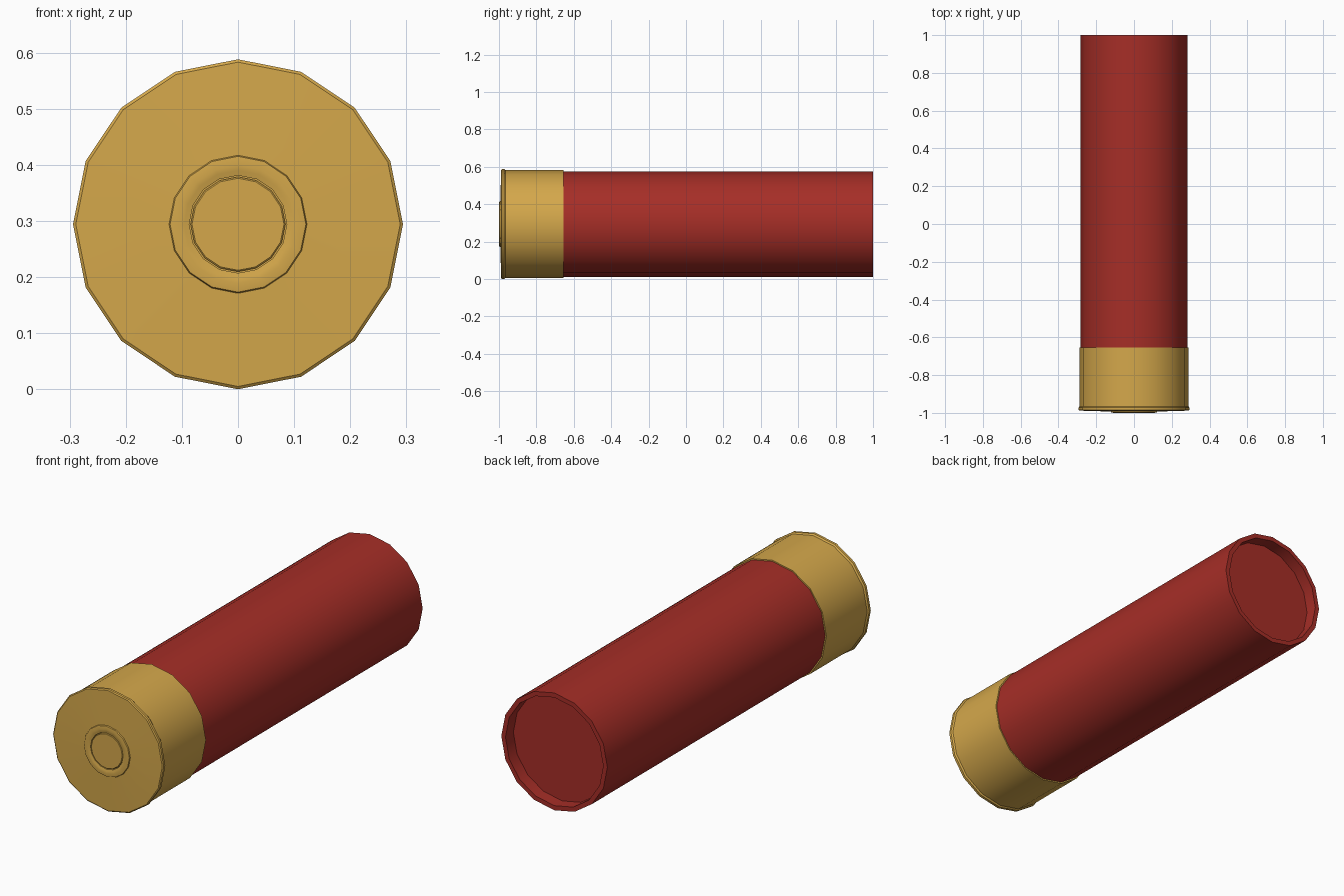
import bpy, bmesh, math

if "Cube" in bpy.data.objects:
    bpy.data.objects.remove(bpy.data.objects["Cube"])

SIDES = 16
AXIS_Z = 0.294


def material(name, rgb):
    m = bpy.data.materials.new(name)
    m.diffuse_color = (*rgb, 1)
    m.use_nodes = True
    m.node_tree.nodes["Principled BSDF"].inputs["Base Color"].default_value = m.diffuse_color
    return m


def lathe(name, profile, mat):
    """Revolve (radius, y) points around the lengthwise axis; radius 0-end closes with a cap."""
    bm = bmesh.new()
    rings = []
    for r, y in profile:
        rings.append([bm.verts.new((r * math.cos(a), y, AXIS_Z + r * math.sin(a)))
                      for a in (2 * math.pi * i / SIDES for i in range(SIDES))])
    for a, b in zip(rings, rings[1:]):
        for i in range(SIDES):
            j = (i + 1) % SIDES
            bm.faces.new((a[i], a[j], b[j], b[i]))
    bm.faces.new(rings[0])
    bm.faces.new(rings[-1])
    bmesh.ops.recalc_face_normals(bm, faces=bm.faces)
    me = bpy.data.meshes.new(name)
    bm.to_mesh(me)
    bm.free()
    me.materials.append(mat)
    ob = bpy.data.objects.new(name, me)
    bpy.context.collection.objects.link(ob)
    bpy.ops.object.select_all(action='DESELECT')
    ob.select_set(True)
    bpy.context.view_layer.objects.active = ob
    bpy.ops.object.shade_smooth_by_angle(angle=math.radians(30))
    return ob


brass = material("brass", (0.66, 0.39, 0.07))
red = material("red_plastic", (0.38, 0.027, 0.02))

# Red tube with a recessed closed mouth
lathe("tube", [(0.282, -0.66), (0.282, 1.0), (0.26, 1.0), (0.26, 0.94)], red)

# Brass base: sleeve, rim, slightly domed face, raised ring around the primer
lathe("brass_base", [
    (0.27, -0.655), (0.288, -0.655), (0.288, -0.965), (0.294, -0.972),
    (0.294, -0.984), (0.289, -0.988), (0.123, -0.993), (0.121, -0.998),
    (0.105, -1.0), (0.096, -0.998), (0.087, -0.996), (0.087, -0.985)], brass)

# Primer disc set in the ring
lathe("primer", [(0.0845, -0.98), (0.0845, -0.995), (0.082, -0.997)], brass)
